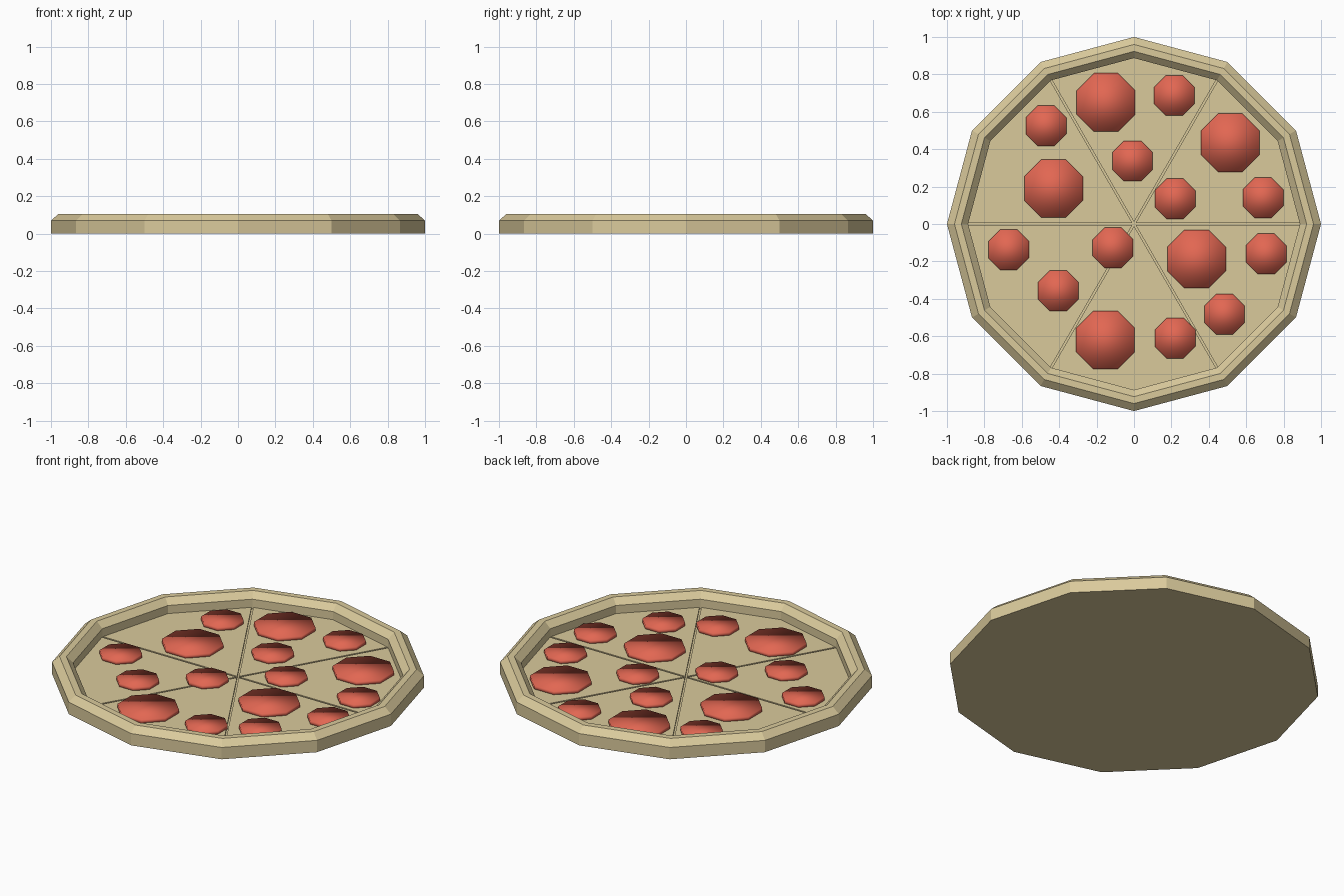
import bpy, bmesh, math

if "Cube" in bpy.data.objects:
    bpy.data.objects.remove(bpy.data.objects["Cube"])

def material(name, rgb):
    m = bpy.data.materials.new(name)
    m.diffuse_color = (*rgb, 1)
    m.use_nodes = True
    m.node_tree.nodes["Principled BSDF"].inputs["Base Color"].default_value = m.diffuse_color
    return m

dough = material("dough tan", (0.70, 0.59, 0.33))
red = material("sausage red", (0.76, 0.135, 0.085))

def finish(bm, name, mat, smooth=False):
    bmesh.ops.recalc_face_normals(bm, faces=bm.faces)
    for f in bm.faces:
        f.smooth = smooth
    me = bpy.data.meshes.new(name)
    bm.to_mesh(me)
    bm.free()
    me.materials.append(mat)
    ob = bpy.data.objects.new(name, me)
    bpy.context.collection.objects.link(ob)
    return ob

def stack(bm, rings):
    """Join equal-length point loops into a capped solid."""
    loops = [[bm.verts.new(p) for p in r] for r in rings]
    n = len(loops[0])
    for a, b in zip(loops, loops[1:]):
        for i in range(n):
            j = (i + 1) % n
            bm.faces.new((a[i], a[j], b[j], b[i]))
    bm.faces.new(loops[0][::-1])
    bm.faces.new(loops[-1])

def circle(r, z, n, x=0, y=0, turn=0):
    return [(x + r * math.cos(turn + 2 * math.pi * i / n),
             y + r * math.sin(turn + 2 * math.pi * i / n), z) for i in range(n)]

FLOOR, GROOVE, TOP = 0.022, 0.012, 0.042

# Twelve-sided crust with bevelled rim and recessed base
profile = [(1, 0), (1, 0.07), (0.96, 0.105), (0.923, 0.105), (0.887, 0.07), (0.887, GROOVE)]
bm = bmesh.new()
stack(bm, [circle(r, z, 12) for r, z in profile])
finish(bm, "crust", dough)

# Six slices separated by narrow cuts
bm = bmesh.new()
gap, r = 0.005, 0.887
for k in range(6):
    a = math.radians(60 * k)
    m, b = a + math.pi / 6, a + math.pi / 3
    pts = [(2 * gap * math.cos(m), 2 * gap * math.sin(m)),
           (r * math.cos(a) - gap * math.sin(a), r * math.sin(a) + gap * math.cos(a)),
           (r * math.cos(m), r * math.sin(m)),
           (r * math.cos(b) + gap * math.sin(b), r * math.sin(b) - gap * math.cos(b))]
    stack(bm, [[(x, y, z) for x, y in pts] for z in (GROOVE, FLOOR)])
finish(bm, "slices", dough)

# Octagonal sausage toppings, large and small
large = [(-.15, .65), (.515, .435), (-.43, .19), (.335, -.187), (-.153, -.62)]
small = [(.215, .687), (-.47, .525), (-.008, .337), (.22, .135), (.69, .14), (-.113, -.127),
         (-.67, -.137), (.706, -.16), (.484, -.483), (.22, -.61), (-.405, -.357)]
for name, radius, spots in (("large_topping", 0.169, large), ("small_topping", 0.117, small)):
    for x, y in spots:
        bm = bmesh.new()
        stack(bm, [circle(radius, z, 8, x, y, math.pi / 8) for z in (FLOOR - 0.004, TOP)])
        finish(bm, name, red, smooth=True)
